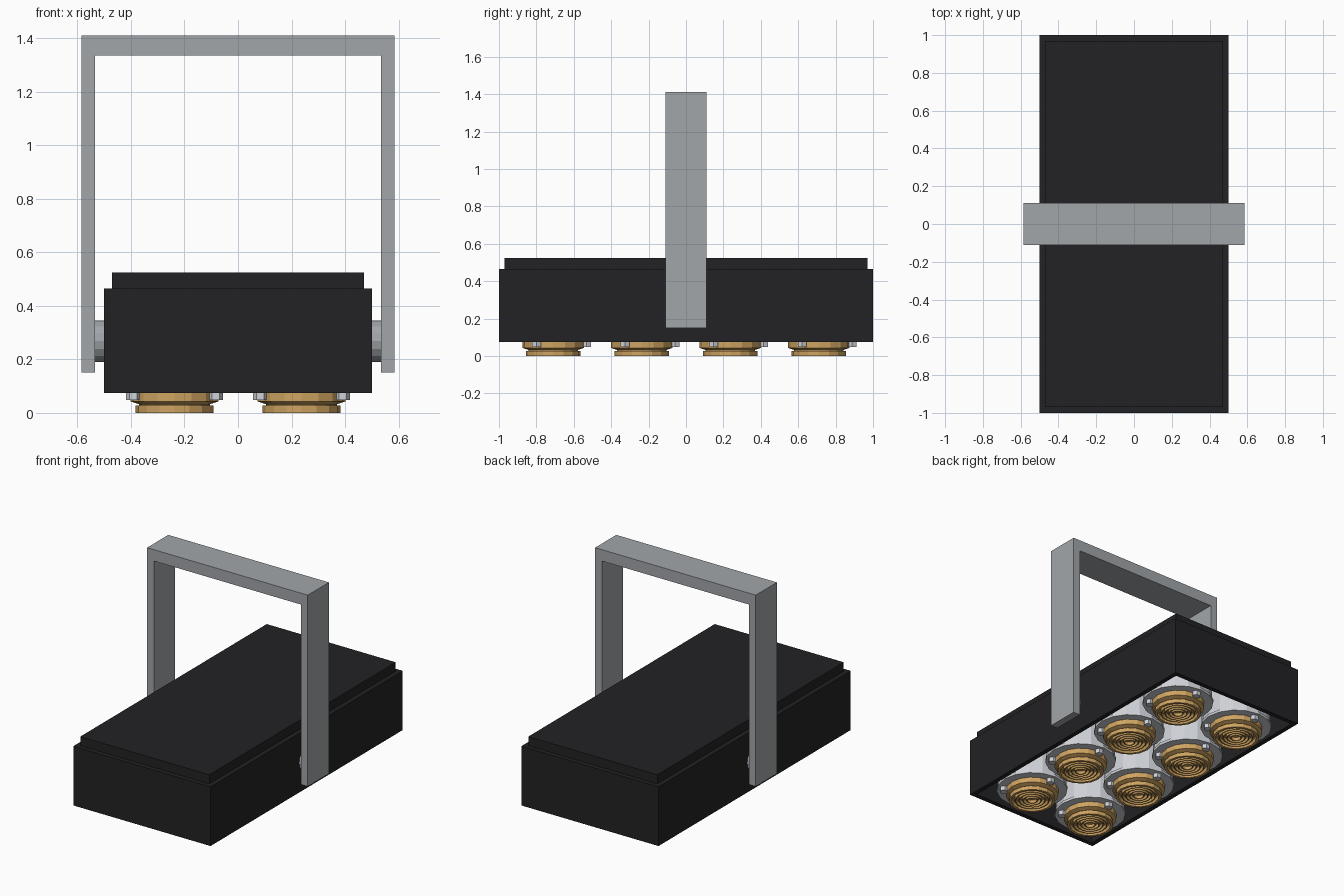
import bpy, bmesh
from math import sin, cos, pi, radians
from mathutils import Matrix, Vector

if "Cube" in bpy.data.objects:
    bpy.data.objects.remove(bpy.data.objects["Cube"])


def material(name, rgb):
    m = bpy.data.materials.new(name)
    m.diffuse_color = (*rgb, 1)
    m.use_nodes = True
    m.node_tree.nodes["Principled BSDF"].inputs["Base Color"].default_value = m.diffuse_color
    return m


BLACK = material("black_paint", (0.016, 0.016, 0.018))
STEEL = material("steel", (0.36, 0.38, 0.40))
SILVER = material("silver", (0.62, 0.64, 0.68))
GOLD = material("amber_lens", (0.62, 0.37, 0.12))


def finish(name, bm, mat):
    bmesh.ops.recalc_face_normals(bm, faces=bm.faces)
    mesh = bpy.data.meshes.new(name)
    bm.to_mesh(mesh)
    bm.free()
    mesh.materials.append(mat)
    return place(name, mesh)


def place(name, mesh, loc=(0, 0, 0)):
    ob = bpy.data.objects.new(name, mesh)
    ob.location = loc
    bpy.context.collection.objects.link(ob)
    return ob


def loft(bm, rings):
    """Bridge successive loops of points and cap both ends."""
    loops = [[bm.verts.new(p) for p in ring] for ring in rings]
    n = len(loops[0])
    for a, b in zip(loops, loops[1:]):
        for i in range(n):
            j = (i + 1) % n
            bm.faces.new((a[i], a[j], b[j], b[i]))
    bm.faces.new(loops[0])
    bm.faces.new(loops[-1])


def rect(hx, hy, z):
    return [(-hx, -hy, z), (hx, -hy, z), (hx, hy, z), (-hx, hy, z)]


def circle(r, z, n, centre=(0, 0)):
    return [(centre[0] + r * cos(2 * pi * i / n),
             centre[1] + r * sin(2 * pi * i / n), z) for i in range(n)]


def lathe(name, profile, mat, n=16):
    bm = bmesh.new()
    loft(bm, [circle(r, z, n) for r, z in profile])
    return finish(name, bm, mat)


# Housing: open underneath, stepped lid on top
bm = bmesh.new()
loft(bm, [rect(0.47, 0.97, 0.43), rect(0.47, 0.97, 0.075), rect(0.5, 1, 0.075),
          rect(0.5, 1, 0.465), rect(0.47, 0.97, 0.465), rect(0.47, 0.97, 0.525)])
finish("housing", bm, BLACK)

# Handle: inverted U extruded across y
outline = [(-0.585, 0.15), (-0.535, 0.15), (-0.535, 1.335), (0.535, 1.335),
           (0.535, 0.15), (0.585, 0.15), (0.585, 1.41), (-0.585, 1.41)]
bm = bmesh.new()
loft(bm, [[(x, y, z) for x, z in outline] for y in (-0.11, 0.11)])
finish("handle_yoke", bm, STEEL)

# Pivot knobs joining handle and housing
for side, label in ((-1, "left"), (1, "right")):
    bm = bmesh.new()
    bmesh.ops.create_cone(
        bm, cap_ends=True, segments=16, radius1=0.078, radius2=0.078, depth=0.06,
        matrix=Matrix.Translation((side * 0.515, 0, 0.268)) @ Matrix.Rotation(pi / 2, 4, 'Y'))
    finish(label + "_pivot", bm, STEEL)

# Lamp parts, built once at the origin
can = lathe("lamp_can", [(0.215, 0.42), (0.215, 0.095), (0.222, 0.095),
                         (0.222, 0.077), (0.155, 0.077), (0.155, 0.11)], SILVER)
lens_profile = [(0.165, 0.10), (0.165, 0.043), (0.132, 0.032), (0.132, 0.027),
                (0.145, 0.027), (0.145, 0), (0.128, 0)]
for r in (0.122, 0.098, 0.074, 0.05):  # stepped concentric ridges
    lens_profile += [(r, 0.022), (r - 0.012, 0.022), (r - 0.014, 0.002), (r - 0.02, 0.002)]
lens_profile += [(0.025, 0.02)]
lens = lathe("lamp_lens", lens_profile, GOLD)

# Three retaining screws per lamp
bm = bmesh.new()
for a in (90, 210, 330):
    c = (0.178 * cos(radians(a)), 0.178 * sin(radians(a)))
    loft(bm, [circle(0.027, 0.08, 6, c), circle(0.027, 0.048, 6, c)])
screws = finish("lamp_screws", bm, SILVER)

# Two by four array of lamps
spots = [(x, y, 0) for x in (-0.237, 0.237) for y in (-0.71, -0.237, 0.237, 0.71)]
for part in (can, lens, screws):
    part.location = spots[0]
    for s in spots[1:]:
        place(part.name.split(".")[0], part.data, s)
